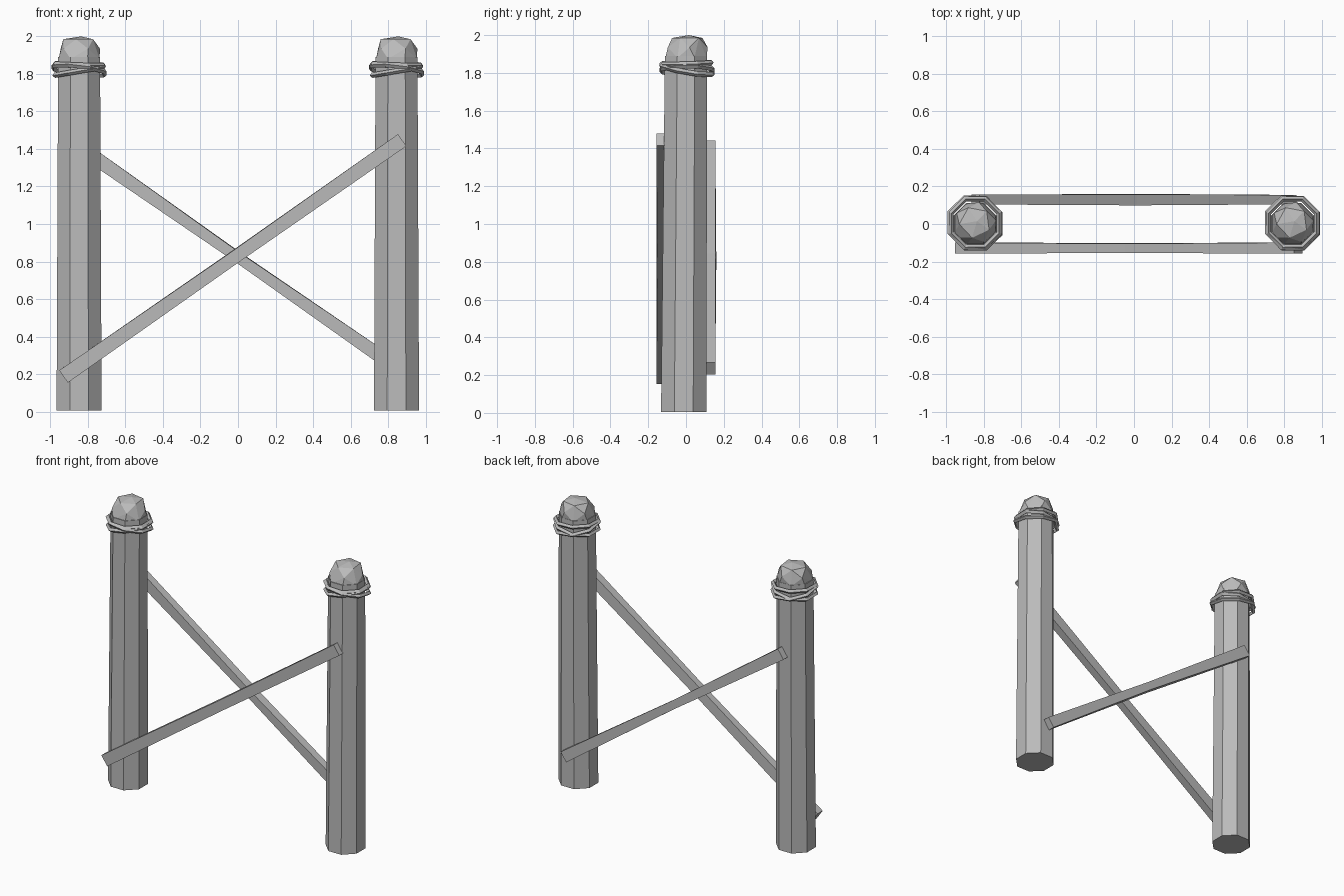
import bpy, bmesh, math
from math import sin, cos, tau
from mathutils import Vector, Matrix

cube = bpy.data.objects.get("Cube")
if cube:
    bpy.data.objects.remove(cube)

grey = bpy.data.materials.new("weathered grey")
grey.use_nodes = True
COLOR = (0.5, 0.5, 0.5, 1)
grey.diffuse_color = COLOR
grey.node_tree.nodes["Principled BSDF"].inputs["Base Color"].default_value = COLOR


def finish(name, bm):
    bmesh.ops.recalc_face_normals(bm, faces=bm.faces)
    mesh = bpy.data.meshes.new(name)
    bm.to_mesh(mesh)
    bm.free()
    mesh.materials.append(grey)
    obj = bpy.data.objects.new(name, mesh)
    bpy.context.collection.objects.link(obj)
    return obj


def ring(bm, n, r, z, cx=0, cy=0, turn=0.5):
    return [bm.verts.new((cx + r * cos(tau * (i + turn) / n),
                          cy + r * sin(tau * (i + turn) / n), z)) for i in range(n)]


def bridge(bm, a, b):
    for i in range(len(a)):
        j = (i + 1) % len(a)
        bm.faces.new((a[i], a[j], b[j], b[i]))


def make_post(name, x):
    """Slightly crooked octagonal log."""
    bm = bmesh.new()
    low = ring(bm, 8, 0.13, 0.005, x, -0.012)
    high = ring(bm, 8, 0.121, 1.89, x, 0)
    bridge(bm, low, high)
    bm.faces.new(low)
    bm.faces.new(high)
    return finish(name, bm)


def make_cap(name, x):
    """Roughly hewn faceted dome."""
    bm = bmesh.new()
    ring(bm, 8, 0.118, 1.88, x)
    ring(bm, 5, 0.112, 1.935, x, 0.005, 0.1)
    ring(bm, 5, 0.085, 1.985, x, 0.01, 0.6)
    bm.verts.new((x + 0.01, 0.015, 2.0))
    bmesh.ops.convex_hull(bm, input=bm.verts)
    return finish(name, bm)


def make_rope(name, x, z, radius, tilt_x, tilt_y):
    """Thin octagonal loop with a four-sided section, tilted around the post."""
    bm = bmesh.new()
    t = 0.014
    loops = [ring(bm, 8, radius + dr, dz)
             for dr, dz in ((t, 0), (0, t), (-t, 0), (0, -t))]
    for i in range(4):
        bridge(bm, loops[i], loops[(i + 1) % 4])
    rot = Matrix.Rotation(tilt_x, 4, 'X') @ Matrix.Rotation(tilt_y, 4, 'Y')
    bm.transform(Matrix.Translation((x, 0.005, z)) @ rot)
    return finish(name, bm)


def make_brace(name, start, end, stations):
    """Plank lofted through (fraction, height, depth, twist) stations."""
    bm = bmesh.new()
    a, b = Vector(start), Vector(end)
    along = (b - a).normalized()
    side = Vector((0, 1, 0))
    up = along.cross(side)
    loops = []
    for f, h, d, twist in stations:
        spin = Matrix.Rotation(twist, 3, along)
        loops.append([bm.verts.new(a.lerp(b, f) + spin @ (up * h * su + side * d * ss) / 2)
                      for su, ss in ((1, 1), (1, -1), (-1, -1), (-1, 1))])
    for p, q in zip(loops, loops[1:]):
        bridge(bm, p, q)
    bm.faces.new(loops[0])
    bm.faces.new(loops[-1])
    return finish(name, bm)


# Posts with domed tops and rope lashings
for label, x in (("right", -0.847), ("left", 0.845)):
    make_post(label + "_post", x)
    make_cap(label + "_post_cap", x)
    make_rope(label + "_rope_upper", x, 1.85, 0.138, 0.03, 0.03)
    make_rope(label + "_rope_middle", x, 1.815, 0.143, 0.0, -0.17)
    make_rope(label + "_rope_lower", x, 1.82, 0.146, -0.17, 0.12)

# Crossed planks, one on each side of the posts
make_brace("front_brace", (-0.93, -0.128, 0.187), (0.875, -0.128, 1.447),
           ((0, 0.08, 0.058, 0), (0.5, 0.068, 0.05, 0.06), (1, 0.078, 0.058, 0)))
make_brace("back_brace", (-0.845, 0.13, 1.41), (0.845, 0.13, 0.235),
           ((0, 0.078, 0.052, 0), (0.5, 0.054, 0.058, 0.06), (1, 0.076, 0.05, 0)))
